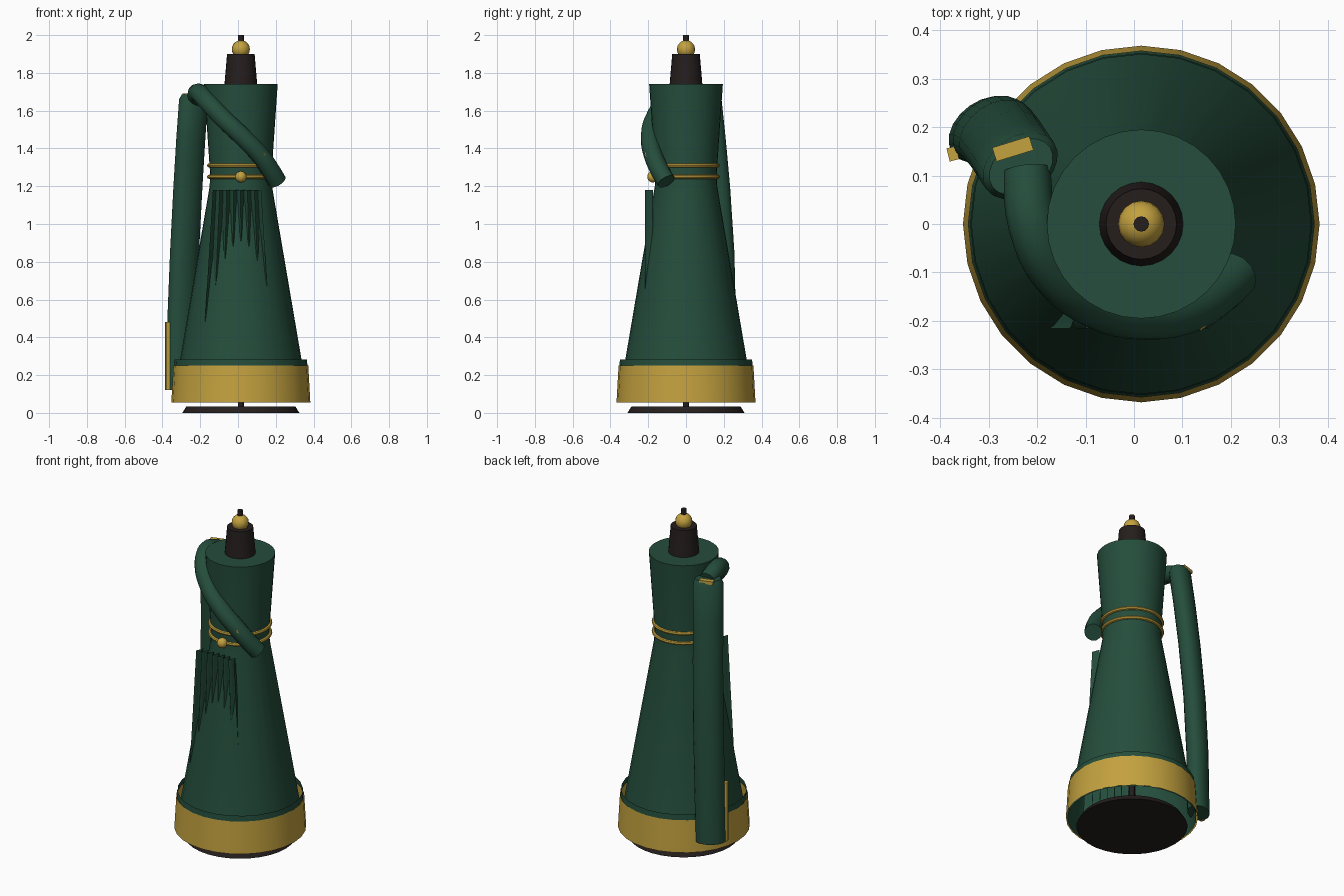
import bpy, bmesh, math
from mathutils import Vector

if "Cube" in bpy.data.objects:
    bpy.data.objects.remove(bpy.data.objects["Cube"])

CX = 0.015  # axis of the stand


def material(name, rgb):
    m = bpy.data.materials.new(name)
    m.diffuse_color = (*rgb, 1)
    m.use_nodes = True
    m.node_tree.nodes["Principled BSDF"].inputs["Base Color"].default_value = m.diffuse_color
    return m


GREEN = material("green_cloth", (0.018, 0.075, 0.045))
GOLD = material("gold_trim", (0.55, 0.36, 0.05))
DARK = material("dark_wood", (0.018, 0.013, 0.012))


def finish(ob, mat):
    ob.data.materials.append(mat)
    bpy.ops.object.select_all(action='DESELECT')
    bpy.context.view_layer.objects.active = ob
    ob.select_set(True)
    bpy.ops.object.shade_smooth_by_angle(angle=math.radians(35))
    return ob


def loft(name, rings, mat, cap_start=False, cap_end=False, closed=True):
    """Skin a list of point rings."""
    bm = bmesh.new()
    rows = [[bm.verts.new(p) for p in r] for r in rings]
    n = len(rows[0])
    for a, b in zip(rows, rows[1:]):
        for i in range(n if closed else n - 1):
            j = (i + 1) % n
            bm.faces.new((a[i], a[j], b[j], b[i]))
    if cap_start:
        bm.faces.new(rows[0][::-1])
    if cap_end:
        bm.faces.new(rows[-1])
    me = bpy.data.meshes.new(name)
    bm.to_mesh(me)
    bm.free()
    ob = bpy.data.objects.new(name, me)
    bpy.context.collection.objects.link(ob)
    return finish(ob, mat)


def lathe(name, profile, mat, n=28, cap_start=False, cap_end=False):
    rings = [[(CX + r * math.cos(2 * math.pi * i / n), r * math.sin(2 * math.pi * i / n), z)
              for i in range(n)] for r, z in profile]
    return loft(name, rings, mat, cap_start, cap_end)


def tube(name, pts, radius, mat, res=4):
    """Round tube along a smooth path."""
    cu = bpy.data.curves.new(name, 'CURVE')
    cu.dimensions = '3D'
    cu.bevel_depth, cu.bevel_resolution, cu.resolution_u = radius, res, 4
    cu.use_fill_caps = True
    sp = cu.splines.new('BEZIER')
    sp.bezier_points.add(len(pts) - 1)
    for bp, p in zip(sp.bezier_points, pts):
        bp.co = p
        bp.handle_left_type = bp.handle_right_type = 'AUTO'
    ob = bpy.data.objects.new(name, cu)
    bpy.context.collection.objects.link(ob)
    bpy.ops.object.select_all(action='DESELECT')
    bpy.context.view_layer.objects.active = ob
    ob.select_set(True)
    bpy.ops.object.convert(target='MESH')
    return finish(bpy.context.object, mat)


def ball(name, loc, r):
    bpy.ops.mesh.primitive_uv_sphere_add(segments=16, ring_count=10, radius=r, location=loc)
    bpy.context.object.name = name
    finish(bpy.context.object, GOLD)


def box(name, loc, size, mat, rot=0):
    bpy.ops.mesh.primitive_cube_add(size=1, location=loc, rotation=(0, 0, rot))
    ob = bpy.context.object
    ob.name, ob.scale = name, size
    finish(ob, mat)


# Stand: base, pole, neck block and finial
lathe("stand_base", [(0.31, 0), (0.288, 0.035)], DARK, 32, True, True)
lathe("stand_pole", [(0.016, 0.03), (0.016, 2.0)], DARK, 12, True, True)
lathe("neck_block", [(0.087, 1.735), (0.073, 1.9)], DARK, 24, True, True)
ball("finial", (CX, 0, 1.925), 0.048)

# Gown: hollow skirt running into the bodice
lathe("gown", [(0.36, 0.055), (0.165, 1.2), (0.163, 1.27), (0.195, 1.74)], GREEN, 32, cap_end=True)

# Hem band and the green rim above it
lathe("hem_band", [(0.368, 0.055), (0.357, 0.25)], GOLD)
lathe("hem_rim", [(0.353, 0.245), (0.350, 0.282)], GREEN)

# Waist rings and bead
for i, z in enumerate((1.25, 1.31)):
    bpy.ops.mesh.primitive_torus_add(location=(CX, 0, z), major_radius=0.168, minor_radius=0.011,
                                     major_segments=32, minor_segments=8)
    bpy.context.object.name = f"waist_ring_{i + 1}"
    finish(bpy.context.object, GOLD)
ball("waist_bead", (CX, -0.175, 1.25), 0.03)

# Front pleats: a waving panel that sinks into the skirt
N, WAVES = 56, 7
rows = []
for z, half in ((1.18, 0.128), (0.65, 0.16), (0.07, 0.195)):
    rows.append([(-0.005 + half * (2 * i / N - 1),
                  -0.195 - 0.021 * math.cos(2 * math.pi * WAVES * i / N), z)
                 for i in range(N + 1)])
loft("front_pleats", rows, GREEN, closed=False)

# Long drape hanging behind the left shoulder
u, v = Vector((0.82, 0.57, 0)), Vector((-0.57, 0.82, 0))
rings = []
for x, y, z, s in ((-0.305, 0.195, 0.12, 1), (-0.297, 0.196, 0.5, 1), (-0.283, 0.188, 0.85, 1),
                   (-0.265, 0.165, 1.2, 1), (-0.25, 0.142, 1.45, 1),
                   (-0.235, 0.12, 1.66, 1), (-0.233, 0.118, 1.685, 0.85)):
    rings.append([Vector((x, y, z)) + s * (0.085 * math.cos(t) * u + 0.06 * math.sin(t) * v)
                  for t in (2 * math.pi * k / 20 for k in range(20))])
loft("back_drape", rings, GREEN, True, True)
box("drape_trim", (-0.374, 0.145, 0.3), (0.02, 0.028, 0.36), GOLD, 0.25)

# Sash over the shoulder and across the chest
tube("shoulder_sash", [(-0.222, 0.11, 1.665), (-0.21, 0, 1.695), (-0.165, -0.1, 1.65),
                       (-0.08, -0.165, 1.56), (0.02, -0.19, 1.465), (0.12, -0.172, 1.36),
                       (0.175, -0.137, 1.28), (0.208, -0.105, 1.225)], 0.05, GREEN)
tube("sash_front_trim", [(0.135, -0.212, 1.375), (0.175, -0.186, 1.31), (0.212, -0.148, 1.238)],
     0.008, GOLD, 1)
box("sash_back_trim", (-0.25, 0.155, 1.682), (0.08, 0.03, 0.02), GOLD, 0.3)
